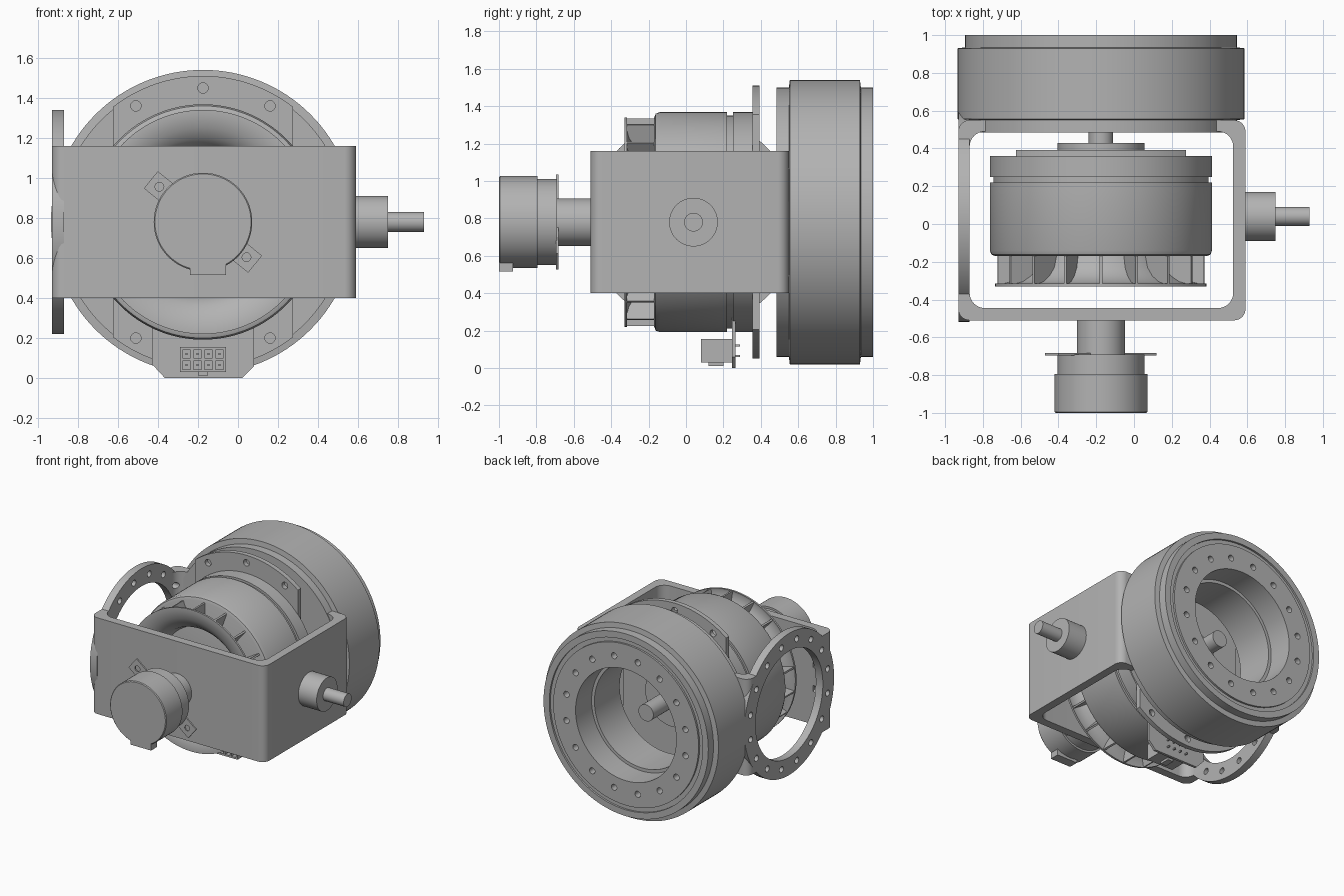
import bpy, bmesh, math
from math import cos, sin, pi, radians
from mathutils import Matrix, Vector

old = bpy.data.objects.get("Cube")
if old:
    bpy.data.objects.remove(old)

grey = bpy.data.materials.new("machined grey")
grey.use_nodes = True
COLOUR = (0.45, 0.45, 0.45, 1)
grey.diffuse_color = COLOUR
grey.node_tree.nodes["Principled BSDF"].inputs["Base Color"].default_value = COLOUR

CX, CZ = -0.175, 0.78          # main rotation axis, along y
SY = 0.04                      # side axis, along x


def finish(name, bm):
    bmesh.ops.remove_doubles(bm, verts=bm.verts, dist=1e-5)
    bmesh.ops.recalc_face_normals(bm, faces=bm.faces)
    mesh = bpy.data.meshes.new(name)
    bm.to_mesh(mesh)
    bm.free()
    obj = bpy.data.objects.new(name, mesh)
    bpy.context.collection.objects.link(obj)
    mesh.materials.append(grey)
    return obj


def place(axis, r, a, t, centre):
    """Polar point around an axis parallel to x or y."""
    u, w = centre[0] + r * cos(a), centre[1] + r * sin(a)
    return (t, u, w) if axis == 'x' else (u, t, w)


def lathe(name, profile, axis='y', centre=(CX, CZ), closed=False, n=96):
    """Revolve (radius, position) points; closed profiles make rings."""
    bm = bmesh.new()
    rings = [[bm.verts.new(place(axis, r, 2 * pi * i / n, t, centre))
              for i in range(n)] for r, t in profile]
    pairs = list(zip(rings, rings[1:])) + ([(rings[-1], rings[0])] if closed else [])
    for a, b in pairs:
        for i in range(n):
            j = (i + 1) % n
            bm.faces.new((a[i], a[j], b[j], b[i]))
    bmesh.ops.remove_doubles(bm, verts=bm.verts, dist=1e-5)
    return finish(name, bm)


def cylinder(name, r, t0, t1, axis='y', centre=(CX, CZ), n=96):
    return lathe(name, [(0, t0), (r, t0), (r, t1), (0, t1)], axis, centre, n=n)


def prism(name, points, offset):
    """Extrude a flat outline of 3D points by an offset."""
    bm = bmesh.new()
    face = bm.faces.new([bm.verts.new(p) for p in points])
    ext = bmesh.ops.extrude_face_region(bm, geom=[face], use_keep_orig=True)
    bmesh.ops.translate(bm, vec=offset,
                        verts=[g for g in ext['geom'] if isinstance(g, bmesh.types.BMVert)])
    return finish(name, bm)


def box(name, x, y, z):
    return prism(name, [(x[0], y[0], z[0]), (x[1], y[0], z[0]),
                        (x[1], y[0], z[1]), (x[0], y[0], z[1])], (0, y[1] - y[0], 0))


def cut(targets, cutters):
    """Subtract the cutters from the targets and throw the cutters away."""
    for obj in targets:
        for c in cutters:
            mod = obj.modifiers.new("cut", 'BOOLEAN')
            mod.object, mod.solver = c, 'EXACT'
        ev = obj.evaluated_get(bpy.context.evaluated_depsgraph_get())
        mesh = bpy.data.meshes.new_from_object(ev)
        obj.modifiers.clear()
        obj.data = mesh
    for c in cutters:
        bpy.data.objects.remove(c)


def bolt_holes(count, circle, r, t0, t1, axis='y', centre=(CX, CZ), start=0.0):
    bits = []
    for i in range(count):
        p = place(axis, circle, start + 2 * pi * i / count, 0, centre)
        c = (p[1], p[2]) if axis == 'x' else (p[0], p[2])
        bits.append(cylinder("hole_cutter", r, t0, t1, axis, c, 16))
    return bits


# Large rear ring with stepped bore, face groove and bolt circle
ring = lathe("rear_ring", [
    (0.72, 0.485), (0.72, 0.55), (0.76, 0.555), (0.76, 0.93), (0.72, 0.935), (0.72, 1.0),
    (0.67, 1.0), (0.67, 0.985), (0.635, 0.985), (0.635, 1.0), (0.44, 1.0),
    (0.44, 0.8), (0.415, 0.8), (0.415, 0.485)], closed=True, n=128)
cut([ring], bolt_holes(16, 0.53, 0.024, 0.93, 1.05, start=pi / 16))


# Rectangular frame with rounded corners, open above and below
def rounded(x0, x1, y0, y1, r, n=8):
    corners = [(x1 - r, y1 - r), (x0 + r, y1 - r), (x0 + r, y0 + r), (x1 - r, y0 + r)]
    return [(cx + r * cos(a), cy + r * sin(a)) for k, (cx, cy) in enumerate(corners)
            for a in [(k + i / n) * pi / 2 for i in range(n + 1)]]


bm = bmesh.new()
outer = rounded(-0.93, 0.59, -0.51, 0.55, 0.06)
inner = rounded(-0.87, 0.525, -0.445, 0.49, 0.08)
loops = [[bm.verts.new((x, y, z)) for x, y in pts]
         for pts, z in ((outer, 0.4), (outer, 1.16), (inner, 1.16), (inner, 0.4))]
for k in range(4):
    a, b = loops[k], loops[(k + 1) % 4]
    for i in range(len(a)):
        j = (i + 1) % len(a)
        bm.faces.new((a[i], a[j], b[j], b[i]))
frame = finish("frame", bm)
cut([frame], [cylinder("bore_cutter", 0.5, 0.47, 0.6)])

# Round side flange, sharing its opening with the frame wall
flange = cylinder("side_flange", 0.56, -0.93, -0.87, 'x', (SY, CZ))
cut([frame, flange],
    [cylinder("opening_cutter", 0.42, -1, -0.8, 'x', (SY, CZ))]
    + bolt_holes(16, 0.49, 0.024, -1, -0.8, 'x', (SY, CZ), pi / 16))

# Side stub shaft
lathe("side_shaft", [(0, 0.56), (0.13, 0.56), (0.13, 0.75), (0.05, 0.75),
                     (0.05, 0.93), (0, 0.93)], 'x', (SY, CZ), n=64)

# Main motor drum with a groove near the back
lathe("motor_body", [
    (0, -0.17), (0.56, -0.17), (0.58, -0.162), (0.588, -0.14), (0.588, 0.22), (0.57, 0.22),
    (0.57, 0.25), (0.588, 0.25), (0.588, 0.36), (0, 0.36)], n=128)

# Fan shroud: bell mouth with blades behind it
mouth = [(0.53, -0.33), (0.47, -0.315), (0.42, -0.285), (0.38, -0.24), (0.36, -0.17)]
lathe("fan_mouth", [(0.56, -0.33)] + mouth
      + [(r + 0.012, t + 0.01) for r, t in reversed(mouth)] + [(0.56, -0.315)], closed=True)
BLADES = 18
outline = [(0.555, -0.165), (0.555, -0.32)] + [(r + 0.005, t + 0.005) for r, t in mouth]
for i in range(BLADES):
    a = pi / 2 + 2 * pi * i / BLADES
    side = Vector((-sin(a), 0, cos(a))) * 0.014
    prism("fan_blade", [Vector(place('y', r, a, t, (CX, CZ))) - side / 2
                        for r, t in outline], side)

# Mounting plate: disc with two flat sides
half = math.acos(0.45 / 0.73)
arc = [half + (pi - 2 * half) * i / 32 for i in range(33)]
plate = prism("mounting_plate", [place('y', 0.73, a, 0.355, (CX, CZ))
                                 for a in arc + [a + pi for a in arc]], (0, 0.037, 0))
cut([plate], [cylinder("hole_cutter", 0.026, 0.3, 0.45, 'y',
                       (CX + 0.67 * cos(a), CZ + 0.67 * sin(a)), 20)
              for a in [radians(d) for d in (60, 90, 120, 240, 270, 300)]])

# Rear hub and output shaft
lathe("output_shaft", [(0, 0.38), (0.23, 0.38), (0.23, 0.43), (0.065, 0.43),
                       (0.065, 0.75), (0, 0.75)], n=64)

# Front encoder motor on its neck
lathe("front_motor", [(0, -1), (0.24, -1), (0.246, -0.994), (0.246, -0.795), (0.23, -0.795),
                      (0.23, -0.69), (0.127, -0.69), (0.127, -0.48), (0, -0.48)])
box("front_motor_connector", (-0.24, -0.06), (-1, -0.925), (0.515, 0.58))

# Diagonal mounting ears
along = Vector((cos(radians(141)), 0, sin(radians(141))))
across = Vector((-along.z, 0, along.x)) * 0.055
mid = Vector((CX, -0.695, CZ))
ears = prism("mounting_ears", [mid + along * 0.335 * s + across * w
                               for s, w in ((1, 1), (1, -1), (-1, -1), (-1, 1))], (0, 0.012, 0))
cut([ears], bolt_holes(2, 0.28, 0.022, -0.75, -0.65, start=radians(141)))

# Bottom circuit board
prism("circuit_board", [(x, 0.245, z) for x, z in (
    (-0.43, 0.4), (-0.43, 0.07), (-0.365, 0), (0.02, 0), (0.08, 0.06), (0.08, 0.4))],
    (0, 0.02, 0))

# Connector block with eight sockets and pins
block = box("connector", (-0.29, -0.06), (0.08, 0.245), (0.03, 0.155))
cells = [(-0.175 + (c - 1.5) * 0.055, 0.0925 + (r - 0.5) * 0.056)
         for c in range(4) for r in range(2)]
cut([block], [box("socket_cutter", (x - 0.021, x + 0.021), (0.05, 0.19),
                  (z - 0.021, z + 0.021)) for x, z in cells])
for x, z in cells:
    box("connector_pin", (x - 0.005, x + 0.005), (0.1, 0.29), (z - 0.005, z + 0.005))
box("connector_latch", (-0.2, -0.15), (0.12, 0.2), (0.012, 0.032))

# Smooth the round surfaces, keep edges sharp
bpy.ops.object.select_all(action='DESELECT')
for obj in bpy.context.scene.objects:
    if obj.type == 'MESH' and grey.name in obj.data.materials:
        obj.select_set(True)
        bpy.context.view_layer.objects.active = obj
bpy.ops.object.shade_smooth_by_angle(angle=radians(30))
